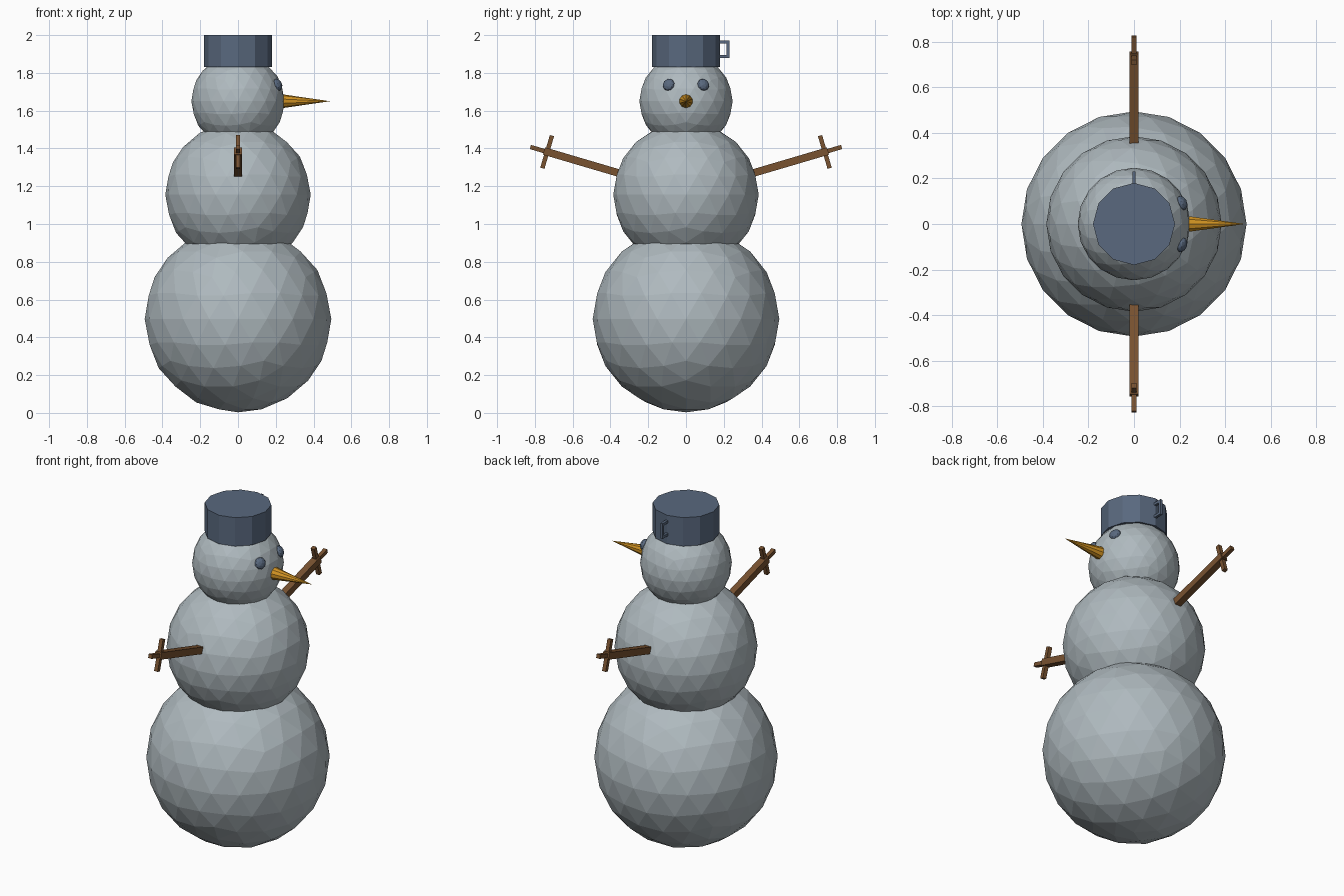
import bpy, bmesh, math
from mathutils import Vector, Matrix

if "Cube" in bpy.data.objects:
    bpy.data.objects.remove(bpy.data.objects["Cube"])


def material(name, rgb):
    m = bpy.data.materials.new(name)
    m.diffuse_color = (*rgb, 1)
    m.use_nodes = True
    m.node_tree.nodes["Principled BSDF"].inputs["Base Color"].default_value = m.diffuse_color
    return m


snow = material("snow grey", (0.43, 0.49, 0.52))
slate = material("slate blue", (0.10, 0.14, 0.21))
carrot = material("carrot orange", (0.64, 0.29, 0.016))
wood = material("wood brown", (0.19, 0.085, 0.03))


def finish(name, bm, mat):
    bmesh.ops.recalc_face_normals(bm, faces=bm.faces)
    me = bpy.data.meshes.new(name)
    bm.to_mesh(me)
    bm.free()
    me.materials.append(mat)
    ob = bpy.data.objects.new(name, me)
    bpy.context.collection.objects.link(ob)
    return ob


def ball(name, center, r, mat, sub=3, flat=1.0, normal=(0, 0, 1)):
    bm = bmesh.new()
    rot = Vector(normal).to_track_quat('Z', 'Y').to_matrix().to_4x4()
    mtx = Matrix.Translation(center) @ rot @ Matrix.Diagonal((1, 1, flat, 1))
    bmesh.ops.create_icosphere(bm, subdivisions=sub, radius=r, matrix=mtx)
    return finish(name, bm, mat)


def cone(name, a, b, r1, r2, sides, mat):
    a, b = Vector(a), Vector(b)
    rot = (b - a).to_track_quat('Z', 'Y').to_matrix().to_4x4()
    bm = bmesh.new()
    bmesh.ops.create_cone(bm, cap_ends=True, segments=sides, radius1=r1, radius2=r2,
                          depth=(b - a).length, matrix=Matrix.Translation((a + b) / 2) @ rot)
    return finish(name, bm, mat)


def bars(name, items, mat):
    """Square bars in the yz plane, each from (y, z) to (y, z) with a thickness."""
    bm = bmesh.new()
    for (y0, z0), (y1, z1), t in items:
        length = math.hypot(y1 - y0, z1 - z0)
        mtx = (Matrix.Translation((0, (y0 + y1) / 2, (z0 + z1) / 2))
               @ Matrix.Rotation(math.atan2(z1 - z0, y1 - y0), 4, 'X')
               @ Matrix.Diagonal((t, length, t, 1)))
        bmesh.ops.create_cube(bm, size=1, matrix=mtx)
    return finish(name, bm, mat)


# Three stacked snowballs
ball("lower_body", (0, 0, 0.497), 0.494, snow)
ball("upper_body", (0, 0, 1.155), 0.385, snow)
ball("head", (0, 0, 1.65), 0.247, snow)

# Face
cone("nose", (0.225, 0, 1.65), (0.487, 0, 1.65), 0.038, 0, 10, carrot)
for side, label in ((1, "left"), (-1, "right")):
    ball(label + "_eye", (0.21, side * 0.092, 1.737), 0.033, slate, sub=2,
         flat=0.65, normal=(0.21, side * 0.092, 0.087))

# Bucket hat with handle
cone("hat", (0, 0, 1.83), (0, 0, 2.0), 0.18, 0.18, 12, slate)
bars("hat_handle", [((0.17, 1.963), (0.23, 1.963), 0.015),
                    ((0.17, 1.887), (0.23, 1.887), 0.015),
                    ((0.2225, 1.88), (0.2225, 1.97), 0.015)], slate)

# Stick arms with crossed fingers
slope = math.atan(0.295)


def along(y, off=0.0):
    return (y - off * math.sin(slope), 1.27 + 0.295 * (y - 0.357) + off * math.cos(slope))


for side, label in ((1, "left"), (-1, "right")):
    parts = [(along(0.335), along(0.752), 0.04),
             (along(0.70), along(0.824), 0.023),
             (along(0.735, -0.09), along(0.735, 0.09), 0.023)]
    bars(label + "_arm", [((side * a[0], a[1]), (side * b[0], b[1]), t)
                          for a, b, t in parts], wood)
